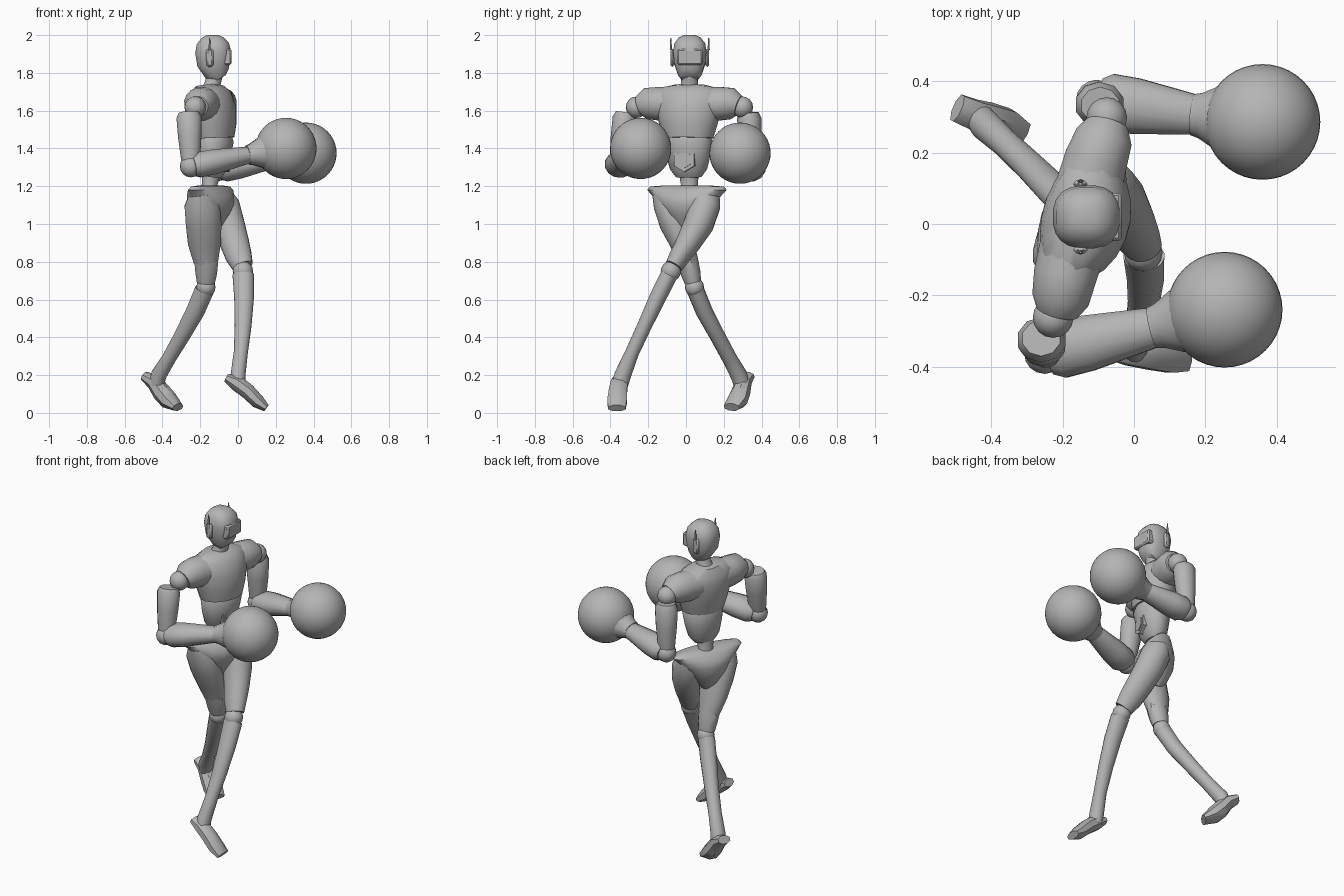
import bpy, bmesh, math
from mathutils import Vector, Matrix

cube = bpy.data.objects.get("Cube")
if cube:
    bpy.data.objects.remove(cube, do_unlink=True)

grey = bpy.data.materials.new("mid_grey")
grey.use_nodes = True
grey.diffuse_color = (0.46, 0.46, 0.46, 1)
grey.node_tree.nodes["Principled BSDF"].inputs["Base Color"].default_value = (0.46, 0.46, 0.46, 1)
parts = []


def finish(name, bm):
    bmesh.ops.recalc_face_normals(bm, faces=bm.faces)
    mesh = bpy.data.meshes.new(name)
    bm.to_mesh(mesh)
    bm.free()
    mesh.materials.append(grey)
    obj = bpy.data.objects.new(name, mesh)
    bpy.context.collection.objects.link(obj)
    parts.append(obj)
    return obj


def loft(name, stations, side=(0, 1, 0), sides=16, power=1.0):
    """Skin rounded rings: centre x, y, z, half depth, half width along side; power < 1 is squarer."""
    bm = bmesh.new()
    pts = [Vector(s[:3]) for s in stations]
    curve = lambda v: math.copysign(abs(v) ** power, v)
    rings = []
    for i, s in enumerate(stations):
        t = (pts[min(i + 1, len(pts) - 1)] - pts[max(i - 1, 0)]).normalized()
        w = Vector(side)
        w = (w - t * w.dot(t)).normalized()
        d = w.cross(t)
        ring = []
        for k in range(sides):
            ang = 2 * math.pi * (k + 0.5) / sides
            ring.append(bm.verts.new(pts[i] + d * s[3] * curve(math.cos(ang)) + w * s[4] * curve(math.sin(ang))))
        rings.append(ring)
    for r, q in zip(rings, rings[1:]):
        for k in range(sides):
            n = (k + 1) % sides
            bm.faces.new((r[k], r[n], q[n], q[k]))
    bm.faces.new(rings[0])
    bm.faces.new(rings[-1])
    return finish(name, bm)


def ball(name, centre, radius, seg=16):
    bm = bmesh.new()
    bmesh.ops.create_uvsphere(bm, u_segments=seg, v_segments=seg // 2, radius=radius,
                              matrix=Matrix.Translation(centre))
    return finish(name, bm)


def box(name, centre, size, bevel):
    bm = bmesh.new()
    bmesh.ops.create_cube(bm, size=1, matrix=Matrix.Translation(centre) @ Matrix.Diagonal((*size, 1)))
    bmesh.ops.bevel(bm, geom=bm.edges[:], offset=bevel, segments=1, affect='EDGES')
    return finish(name, bm)


def frame(cx, cy, degrees):
    """Local (forward, left, z) to world for a turned body section."""
    rot = Matrix.Rotation(math.radians(degrees), 3, 'Z')
    place = lambda f, l, z: tuple(rot @ Vector((f, l, z)) + Vector((cx, cy, 0)))
    return place, rot @ Vector((1, 0, 0)), rot @ Vector((0, 1, 0))


# Torso, turned so the left shoulder leads
body, fwd, left = frame(-0.14, 0.015, -15)


def section(name, rows, place, side):
    return loft(name, [(*place(f, 0, z), a, b) for f, z, a, b in rows], side, 20)


section("chest", [(.015, 1.455, .105, .135), (.012, 1.52, .118, .155), (.005, 1.6, .125, .175),
                  (-.01, 1.67, .112, .185), (-.027, 1.71, .085, .17), (-.03, 1.735, .05, .09)], body, left)
section("ribs", [(0, 1.25, .05, .07), (.005, 1.29, .075, .1), (.01, 1.36, .09, .118),
                 (.015, 1.44, .102, .13), (.015, 1.47, .09, .115)], body, left)
section("waist", [(-.005, 1.15, .055, .065), (-.01, 1.21, .042, .045), (0, 1.28, .05, .055)], body, left)
for name, r, depth in (("belly_plate", .064, .097), ("belly_plate_centre", .045, .103)):
    loft(name, [(*body(.05, 0, 1.34), r, r), (*body(depth, 0, 1.34), r, r)], (0, 0, 1), 6)

# Shoulders
for label, s in (("left", 1), ("right", -1)):
    loft(label + "_shoulder", [(*body(-.01, s * .08, 1.635), .09, .095), (*body(-.01, s * .17, 1.637), .09, .09),
                               (*body(-.005, s * .235, 1.637), .084, .082),
                               (*body(-.005, s * .272, 1.625), .055, .06)], fwd)
    ball(label + "_shoulder_joint", body(-.012, s * .29, 1.618), .057)

# Neck and head
loft("neck", [(-.15, .015, 1.69, .055, .065), (-.135, .018, 1.74, .043, .045), (-.12, .02, 1.8, .043, .045)])
loft("head", [(x, .02, z, a, b) for x, z, a, b in (
    (-.095, 1.77, .035, .045), (-.11, 1.795, .066, .064), (-.128, 1.85, .089, .083),
    (-.132, 1.91, .096, .089), (-.133, 1.955, .086, .083), (-.135, 1.985, .06, .06),
    (-.135, 2.0, .032, .032))], sides=20, power=.8)
box("visor", (-.065, .02, 1.885), (.06, .135, .085), .008)
for label, s in (("left", 1), ("right", -1)):
    box(label + "_ear", (-.15, .02 + s * .092, 1.88), (.04, .022, .095), .01)
    loft(label + "_antenna", [(-.15, .02 + s * .1, 1.92, .008, .006), (-.15, .02 + s * .1, 1.985, .003, .003)], sides=6)

# Arms and round gloves
arms = {
    "left": ((-.095, .333, 1.59), (-.105, .346, 1.285), (.17, .306, 1.335), (.36, .286, 1.375)),
    "right": ((-.26, -.32, 1.59), (-.25, -.362, 1.305), (.055, -.29, 1.365), (.254, -.24, 1.4)),
}
for label, joints in arms.items():
    top, elbow, wrist, glove = map(Vector, joints)
    upper = [(0, .055), (.1, .07), (.45, .065), (.85, .053), (1, .045)]
    loft(label + "_upper_arm", [(*top.lerp(elbow, t), r, r * .92) for t, r in upper], sides=10)
    ball(label + "_elbow", elbow, .058)
    fore = [(.04, .055, .066), (.14, .07, .083), (.4, .068, .081), (.96, .048, .06), (1, .045, .056)]
    loft(label + "_forearm", [(*elbow.lerp(wrist, t), a, b) for t, a, b in fore], sides=12)
    cuff = [(-.02, .052, .06), (.1, .06, .066), (.35, .085, .092)]
    loft(label + "_cuff", [(*wrist.lerp(glove, t), a, b) for t, a, b in cuff], sides=12)
    ball(label + "_glove", glove, .162, 40)

# Pelvis with flared hip tops
hip, hip_fwd, hip_left = frame(-.145, .005, -25)
section("pelvis", [(0, .95, .035, .03), (-.005, 1.0, .075, .07), (-.005, 1.06, .105, .125), (0, 1.11, .115, .165),
                   (0, 1.145, .108, .19), (0, 1.18, .08, .23), (0, 1.198, .055, .215), (0, 1.205, .03, .12)],
        hip, hip_left)

# Left leg, crossing in front
loft("left_thigh", [(-.09, .105, 1.16, .06, .075), (-.078, .1, 1.1, .088, .083), (-.05, .068, 1.0, .086, .08),
                    (-.018, .012, .9, .078, .066), (.002, -.03, .835, .072, .056), (.025, -.065, .775, .056, .047)])
ball("left_knee", (.026, -.08, .75), .054)
loft("left_shin", [(.028, -.09, .73, .058, .046), (.032, -.15, .61, .053, .045), (.027, -.22, .46, .045, .039),
                   (.015, -.285, .32, .038, .037), (0, -.335, .2, .04, .045), (0, -.35, .15, .04, .045)])
loft("left_foot", [(-.06, -.345, .185, .024, .04), (-.01, -.352, .16, .045, .048), (.05, -.36, .115, .044, .052),
                   (.105, -.365, .06, .04, .056), (.15, -.366, .025, .022, .05)], (0, 1, 0), 8)

# Right leg, trailing behind
loft("right_thigh", [(-.195, -.1, 1.16, .065, .08), (-.19, -.09, 1.1, .095, .083), (-.182, -.06, 1.0, .096, .08),
                     (-.178, -.02, .9, .089, .066), (-.17, .01, .8, .066, .054)])
loft("right_thigh_guard", [(-.172, -.005, .855, .066, .058), (-.168, .01, .8, .066, .056),
                           (-.168, .025, .74, .06, .052), (-.17, .037, .69, .05, .044)], sides=10)
ball("right_knee", (-.17, .045, .665), .051)
loft("right_shin", [(-.178, .05, .65, .052, .046), (-.225, .095, .54, .05, .045), (-.295, .165, .41, .043, .041),
                    (-.365, .23, .29, .038, .04), (-.42, .28, .2, .042, .045), (-.43, .295, .15, .04, .042)])
loft("right_foot", [(-.495, .325, .195, .026, .042), (-.445, .305, .165, .042, .045), (-.405, .29, .11, .05, .052),
                    (-.365, .272, .065, .048, .058), (-.318, .242, .03, .024, .05)], (.5, .85, 0), 8)

# Soft shading with crisp edges
bpy.ops.object.select_all(action='DESELECT')
for obj in parts:
    obj.select_set(True)
bpy.context.view_layer.objects.active = parts[0]
bpy.ops.object.shade_smooth_by_angle(angle=math.radians(40))
